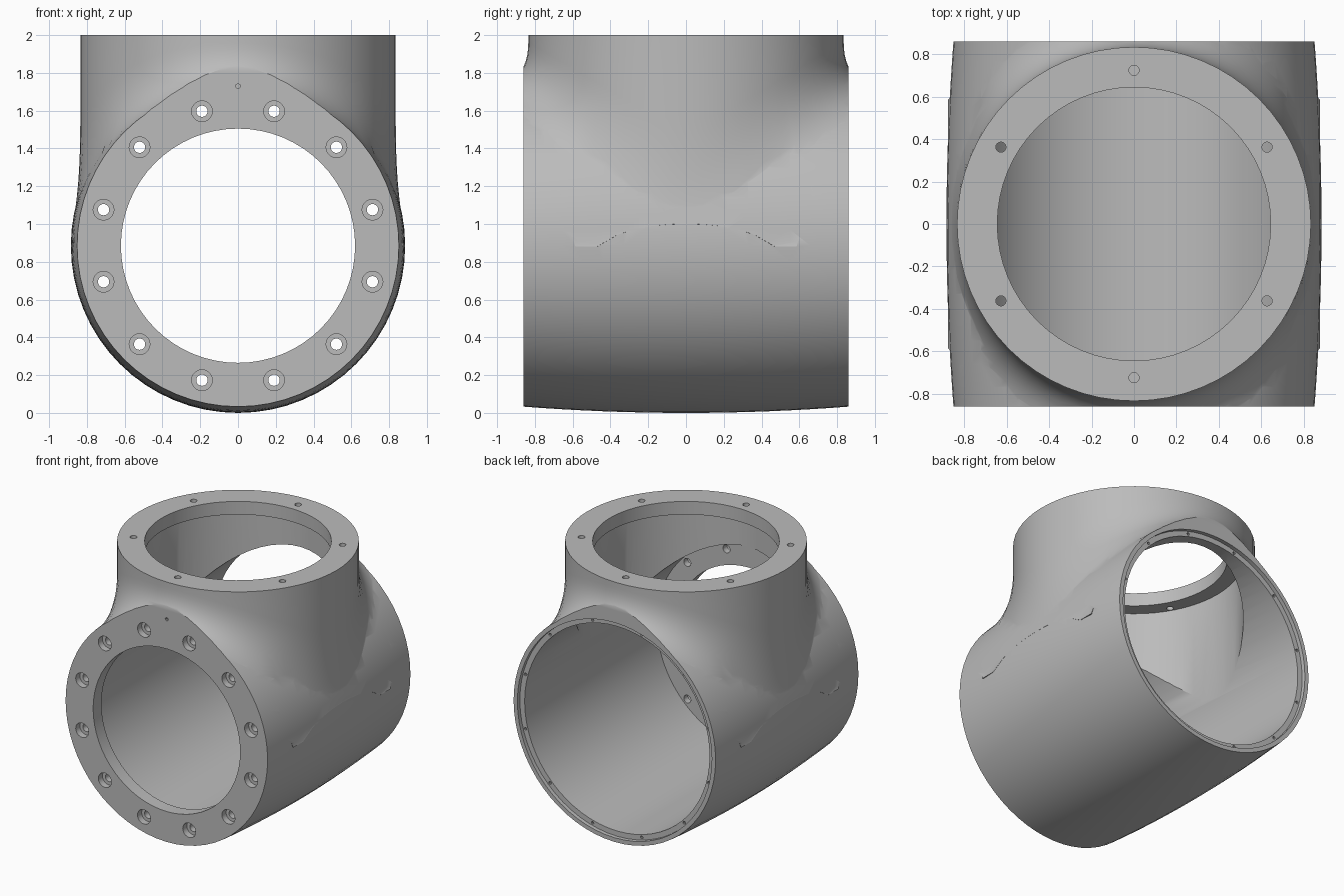
import bpy, bmesh, math
from mathutils import Matrix, Vector

if "Cube" in bpy.data.objects:
    bpy.data.objects.remove(bpy.data.objects["Cube"])

AXIS_Z = 0.885      # height of the main bore axis
NECK_R = 0.835      # outer radius of the upright neck
END = 0.86          # half length of the main barrel
SEGS = 64

grey = bpy.data.materials.new("cast_grey")
grey.use_nodes = True
grey.diffuse_color = (0.5, 0.5, 0.5, 1)
grey.node_tree.nodes["Principled BSDF"].inputs["Base Color"].default_value = (0.5, 0.5, 0.5, 1)


def skin_rings(bm, rings):
    """Bridge closed rings of points and cap both ends."""
    loops = [[bm.verts.new(p) for p in ring] for ring in rings]
    n = len(loops[0])
    for a, b in zip(loops, loops[1:]):
        for i in range(n):
            j = (i + 1) % n
            bm.faces.new((a[i], a[j], b[j], b[i]))
    bm.faces.new(loops[0][::-1])
    bm.faces.new(loops[-1])


def lathe(bm, profile, matrix, segs=SEGS):
    """Turn (radius, height) pairs round the local z axis."""
    angles = [2 * math.pi * i / segs for i in range(segs)]
    skin_rings(bm, [[matrix @ Vector((r * math.cos(a), r * math.sin(a), h)) for a in angles]
                    for r, h in profile])


def finish(bm, name):
    bmesh.ops.recalc_face_normals(bm, faces=bm.faces[:])
    mesh = bpy.data.meshes.new(name)
    bm.to_mesh(mesh)
    bm.free()
    mesh.materials.append(grey)
    obj = bpy.data.objects.new(name, mesh)
    bpy.context.collection.objects.link(obj)
    return obj


def combine(target, tool, operation):
    tool.hide_render = True
    mod = target.modifiers.new(operation, "BOOLEAN")
    mod.operation, mod.object, mod.solver = operation, tool, "EXACT"
    bpy.context.view_layer.objects.active = target
    bpy.ops.object.modifier_apply(modifier=mod.name)
    bpy.data.objects.remove(tool)


def barrel_radius(y):
    return 0.885 - 0.033 * (y / END) ** 2


# Local z runs along +y, local x stays x, centred on the bore axis
ALONG_Y = Matrix.Translation((0, 0, AXIS_Z)) @ Matrix.Rotation(-math.pi / 2, 4, "X")
UPRIGHT = Matrix.Identity(4)

# Slightly swollen main barrel, longer than needed and trimmed later
bm = bmesh.new()
stations = [-1.1 + 2.2 * i / 20 for i in range(21)]
lathe(bm, [(barrel_radius(y), y) for y in stations], ALONG_Y)
housing = finish(bm, "housing")


# Neck with a flared fillet that settles onto the barrel
def barrel_top(rho, phi):
    x, r = rho * math.cos(phi), barrel_radius(rho * math.sin(phi))
    return AXIS_Z + math.sqrt(max(r * r - x * x, 0.0))


def flare_point(phi, t):
    c = abs(math.cos(phi))
    foot = min(NECK_R + 0.22, 0.877 / max(c, 0.01))
    lift = 0.22 + 0.15 * c * c
    z_mid, z_foot = barrel_top(NECK_R, phi), barrel_top(foot, phi) - 0.003
    rho = NECK_R + (foot - NECK_R) * t * t
    z = (1 - t) ** 2 * (z_mid + lift) + 2 * t * (1 - t) * z_mid + t * t * z_foot
    return Vector((rho * math.cos(phi), rho * math.sin(phi), z))


angles = [2 * math.pi * i / SEGS for i in range(SEGS)]
rings = [[Vector((0.5 * math.cos(a), 0.5 * math.sin(a), 0.8)) for a in angles]]
rings += [[flare_point(a, 1 - k / 12) for a in angles] for k in range(13)]
rings += [[Vector((NECK_R * math.cos(a), NECK_R * math.sin(a), 2)) for a in angles]]
bm = bmesh.new()
skin_rings(bm, rings)
combine(housing, finish(bm, "neck"), "UNION")

# Trim both barrel ends flat
bm = bmesh.new()
bmesh.ops.create_cube(bm, size=1, matrix=Matrix.Translation((0, 0, 1)) @ Matrix.Diagonal((4, 2 * END, 4, 1)))
combine(housing, finish(bm, "trim_block"), "INTERSECT")

# Main bore: front flange opening, wide cavity, stepped rear rim
bm = bmesh.new()
lathe(bm, [(0.62, -1.2), (0.62, -0.76), (0.78, -0.76), (0.78, 0.83), (0.82, 0.83), (0.82, 1.2)], ALONG_Y)
combine(housing, finish(bm, "main_bore"), "DIFFERENCE")

# Neck bore under the top flange
bm = bmesh.new()
lathe(bm, [(0.755, AXIS_Z), (0.755, 1.9), (0.645, 1.9), (0.645, 2.2)], UPRIGHT)
combine(housing, finish(bm, "neck_bore"), "DIFFERENCE")

# All small holes share one cutter
bm = bmesh.new()
for i in range(12):
    a = math.radians(15 + 30 * i)
    c, s = math.cos(a), math.sin(a)
    # counterbored front bolt holes
    lathe(bm, [(0.055, -0.95), (0.055, -0.81), (0.03, -0.81), (0.03, -0.7)],
          ALONG_Y @ Matrix.Translation((0.737 * c, 0.737 * s, 0)), 20)
    # tapped holes in the rear rim
    lathe(bm, [(0.011, 0.75), (0.011, 0.9)], ALONG_Y @ Matrix.Translation((0.8 * c, 0.8 * s, 0)), 10)
for i in range(6):
    a = math.radians(30 + 60 * i)
    lathe(bm, [(0.024, 1.8), (0.024, 2.1)],
          Matrix.Translation((0.725 * math.cos(a), 0.725 * math.sin(a), 0)), 16)
# locating pin hole above the front opening
lathe(bm, [(0.012, -0.95), (0.012, -0.8)], ALONG_Y @ Matrix.Translation((0, -0.845, 0)), 10)
combine(housing, finish(bm, "hole_cutters"), "DIFFERENCE")

# Smooth the curved walls and keep machined edges sharp
bpy.ops.object.select_all(action="DESELECT")
housing.select_set(True)
bpy.context.view_layer.objects.active = housing
bpy.ops.object.shade_smooth_by_angle(angle=math.radians(30))
